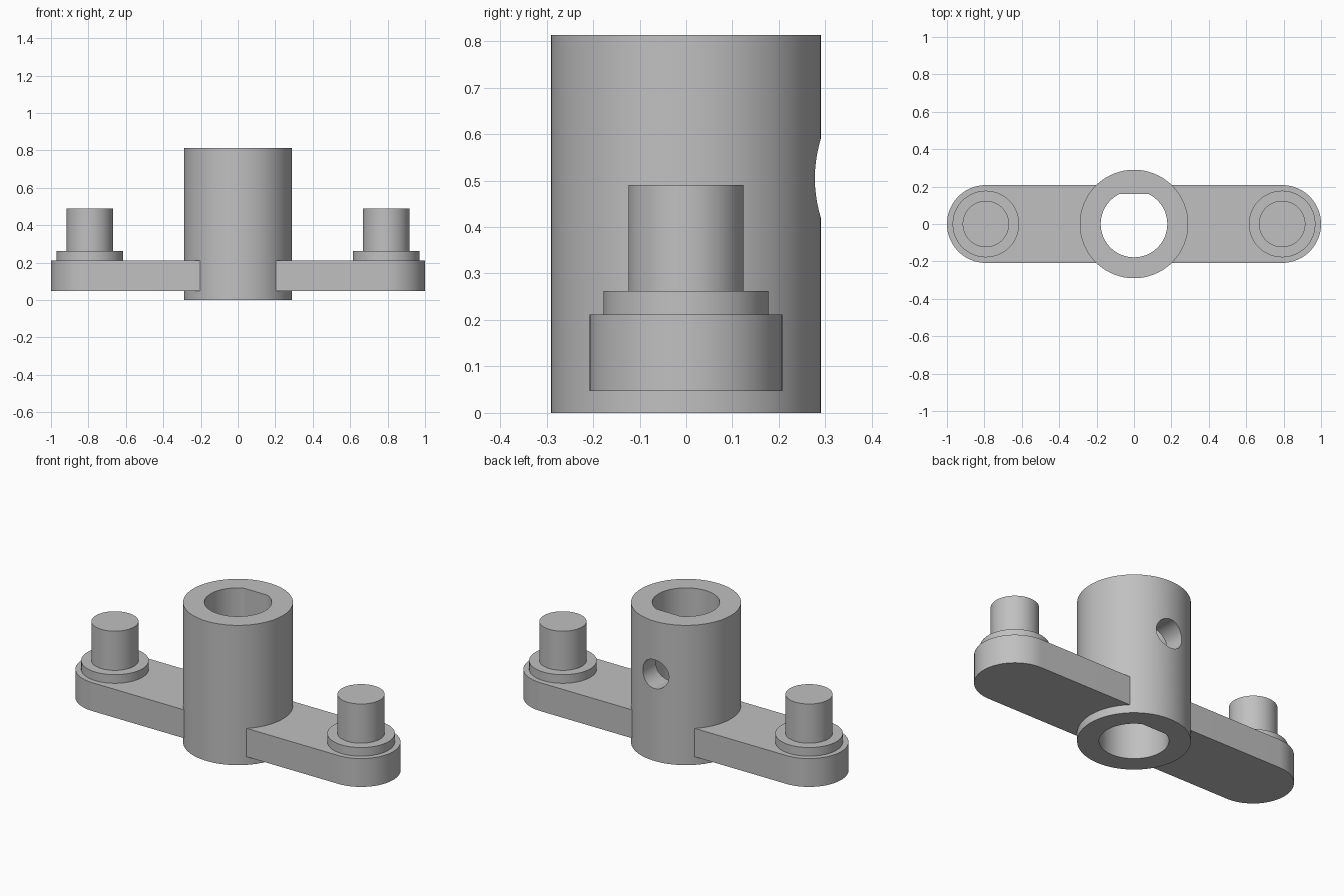
import bpy
import bmesh
from math import sin, cos, pi, radians
from mathutils import Matrix

cube = bpy.data.objects.get("Cube")
if cube:
    bpy.data.objects.remove(cube, do_unlink=True)

grey = bpy.data.materials.new("light grey")
grey.use_nodes = True
grey.diffuse_color = (0.53, 0.53, 0.53, 1)
grey.node_tree.nodes["Principled BSDF"].inputs["Base Color"].default_value = (0.53, 0.53, 0.53, 1)


def arc(radius, start=0, end=360, steps=96, cx=0):
    """Points along an arc, in degrees; a full turn leaves out the repeated point."""
    count = steps if end - start == 360 else steps + 1
    angles = [radians(start + (end - start) * i / steps) for i in range(count)]
    return [(cx + radius * cos(a), radius * sin(a)) for a in angles]


def prism(name, profile, z0, z1, matrix=Matrix()):
    """Extrude a flat profile from z0 to z1."""
    bm = bmesh.new()
    base = bm.faces.new([bm.verts.new((x, y, z0)) for x, y in profile])
    extruded = bmesh.ops.extrude_face_region(bm, geom=[base], use_keep_orig=True)
    top = [g for g in extruded["geom"] if isinstance(g, bmesh.types.BMVert)]
    bmesh.ops.translate(bm, verts=top, vec=(0, 0, z1 - z0))
    bmesh.ops.recalc_face_normals(bm, faces=bm.faces)
    bm.transform(matrix)
    mesh = bpy.data.meshes.new(name)
    bm.to_mesh(mesh)
    bm.free()
    mesh.materials.append(grey)
    obj = bpy.data.objects.new(name, mesh)
    bpy.context.collection.objects.link(obj)
    return obj


def activate(obj):
    bpy.ops.object.select_all(action="DESELECT")
    obj.select_set(True)
    bpy.context.view_layer.objects.active = obj


def smooth(obj):
    activate(obj)
    bpy.ops.object.shade_smooth_by_angle(angle=radians(30))


def cut(obj, cutter):
    cutter.hide_render = True
    mod = obj.modifiers.new("cut", "BOOLEAN")
    mod.operation = "DIFFERENCE"
    mod.solver = "EXACT"
    mod.object = cutter
    activate(obj)
    bpy.ops.object.modifier_apply(modifier=mod.name)
    bpy.data.objects.remove(cutter, do_unlink=True)


# Central hub with a D-shaped bore and a set screw hole at the back
hub = prism("hub", arc(0.29), 0, 0.813)
bore_profile = [(x, min(y, 0.16)) for x, y in arc(0.178)]
cut(hub, prism("bore_cutter", bore_profile, -0.1, 0.95))
to_back = Matrix.Translation((0, 0, 0.505)) @ Matrix.Rotation(-pi / 2, 4, "X")
cut(hub, prism("screw_hole_cutter", arc(0.084, steps=48), 0.05, 0.4, to_back))
smooth(hub)

# Arms with rounded ends, each carrying a collar and a pin
for side, turn in (("left", 0), ("right", pi)):
    spin = Matrix.Rotation(turn, 4, "Z")
    outline = [(0.2, -0.208)] + arc(0.208, -90, 90, 48, 0.792) + [(0.2, 0.208)]
    smooth(prism(side + "_arm", outline, 0.047, 0.212, spin))
    smooth(prism(side + "_collar", arc(0.178, cx=0.792), 0.212, 0.262, spin))
    smooth(prism(side + "_pin", arc(0.124, cx=0.792), 0.262, 0.49, spin))
